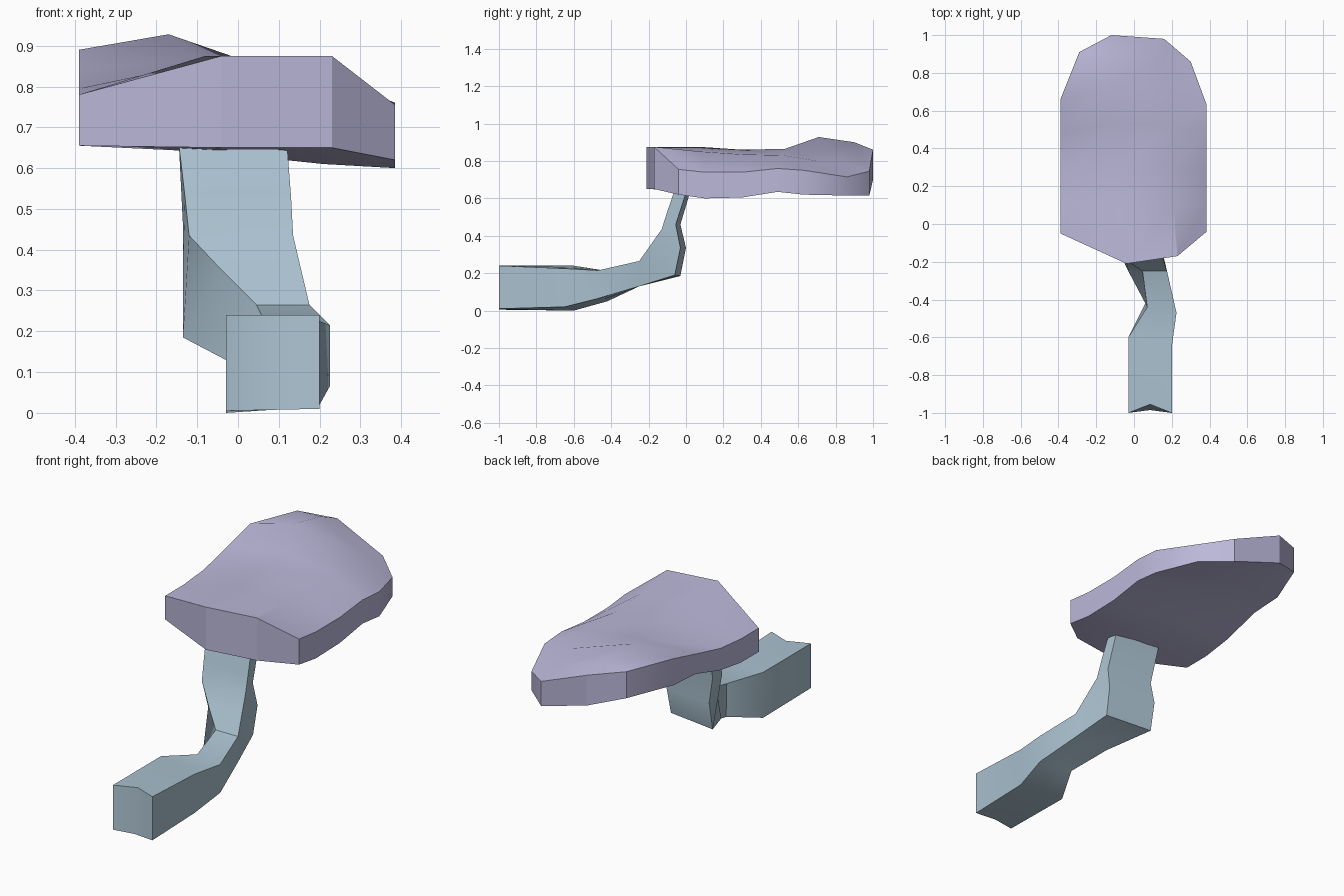
import bpy, bmesh
from math import radians
from mathutils import Vector


def loft(name, rings, color):
    """Bridge rings (upper row, then lower row reversed) and cap both ends with quads."""
    bm = bmesh.new()
    vs = [[bm.verts.new(p) for p in ring] for ring in rings]
    n = len(vs[0])
    for a, b in zip(vs, vs[1:]):
        for i in range(n):
            j = (i + 1) % n
            bm.faces.new((a[i], a[j], b[j], b[i]))
    for ring in (vs[0], vs[-1]):
        for i in range(n // 2 - 1):
            bm.faces.new((ring[i], ring[i + 1], ring[n - 2 - i], ring[n - 1 - i]))
    bmesh.ops.remove_doubles(bm, verts=bm.verts, dist=0.0005)
    bmesh.ops.recalc_face_normals(bm, faces=bm.faces)
    mesh = bpy.data.meshes.new(name)
    bm.to_mesh(mesh)
    bm.free()
    obj = bpy.data.objects.new(name, mesh)
    bpy.context.collection.objects.link(obj)
    mat = bpy.data.materials.new(name + "_color")
    mat.diffuse_color = color
    mesh.materials.append(mat)
    bpy.ops.object.select_all(action='DESELECT')
    obj.select_set(True)
    bpy.context.view_layer.objects.active = obj
    bpy.ops.object.shade_smooth_by_angle(angle=radians(30))
    return obj


# Slab: rows from front to back, each point is x, y, top z, bottom z
slab_rows = [
    [(-.39, -.05, .78, .655), (-.04, -.21, .875, .65), (.23, -.17, .875, .65), (.385, -.04, .755, .62)],
    [(-.39, .10, .78, .655), (-.08, .08, .875, .64), (.21, .08, .85, .61), (.385, .10, .74, .60)],
    [(-.39, .27, .795, .68), (-.08, .30, .86, .65), (.21, .30, .835, .61), (.385, .30, .74, .605)],
    [(-.39, .48, .845, .74), (-.08, .53, .865, .69), (.21, .52, .83, .65), (.385, .49, .76, .635)],
    [(-.39, .66, .89, .75), (-.17, .71, .928, .70), (.20, .70, .80, .635), (.385, .63, .75, .62)],
    [(-.29, .91, .89, .75), (-.15, .90, .90, .71), (.15, .87, .775, .625), (.30, .86, .715, .615)],
    [(-.12, 1.0, .86, .70), (-.12, 1.0, .86, .70), (.16, .98, .745, .615), (.16, .98, .745, .615)],
]
slab_rings = [[(x, y, t) for x, y, t, b in row] + [(x, y, b) for x, y, t, b in reversed(row)]
              for row in slab_rows]
loft("slab", slab_rings, (.50, .48, .70, 1))

# Bent stem: sections as upper left, upper right, lower right, lower left
stem_sections = [
    [(-.03, -1, .24), (.20, -1, .24), (.20, -1, .01), (-.03, -1, .005)],
    [(-.03, -.60, .24), (.20, -.65, .225), (.20, -.65, .02), (-.03, -.60, 0)],
    [(.07, -.44, .215), (.225, -.47, .215), (.225, -.47, .065), (.06, -.42, .05)],
    [(.045, -.25, .265), (.175, -.25, .265), (.175, -.25, .13), (-.03, -.25, .13)],
    [(-.04, -.19, .35), (.155, -.19, .35), (.13, -.06, .19), (-.135, -.03, .185)],
    [(-.12, -.13, .435), (.135, -.13, .435), (.135, -.03, .335), (-.135, 0, .335)],
    [(-.13, -.10, .53), (.13, -.10, .53), (.125, -.055, .46), (-.135, -.03, .46)],
    [(-.145, -.055, .66), (.12, -.055, .66), (.12, .01, .66), (-.14, .03, .66)],
]
stem_rings = []
for k, section in enumerate(stem_sections):
    a, b, c, d = map(Vector, section)
    top, low = (a + b) / 2, (c + d) / 2
    if k == 0:  # notched front end
        top.y += .045
        low.y += .015
    stem_rings.append([a, top, b, c, low, d])
loft("stem", stem_rings, (.40, .53, .62, 1))
